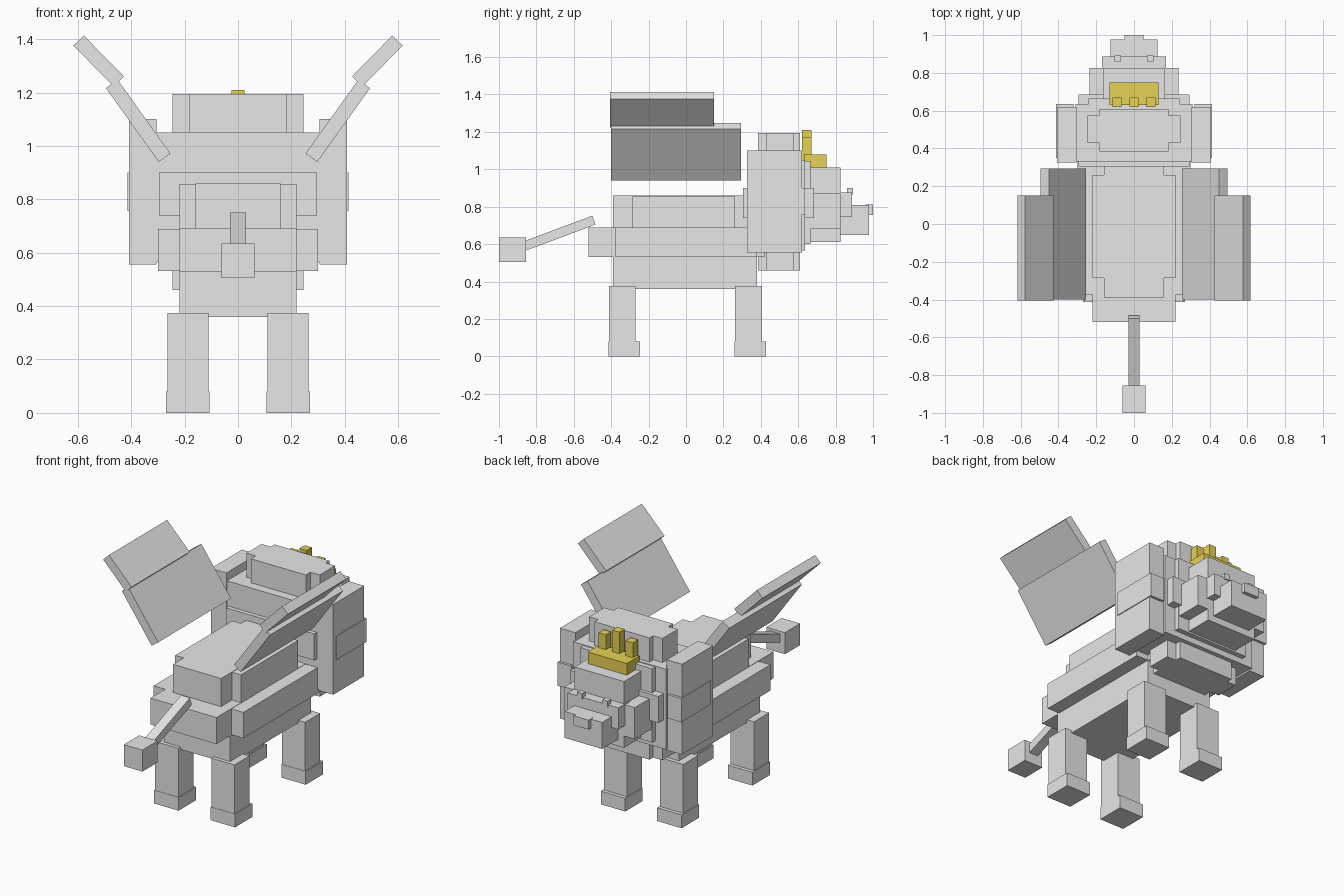
import bpy
import math
from mathutils import Vector

cube = bpy.data.objects.get("Cube")
if cube:
    bpy.data.objects.remove(cube, do_unlink=True)


def make_material(name, color):
    m = bpy.data.materials.new(name)
    m.use_nodes = True
    m.diffuse_color = color
    m.node_tree.nodes["Principled BSDF"].inputs["Base Color"].default_value = color
    return m


stone = make_material("light grey", (0.8, 0.8, 0.8, 1))
gold = make_material("gold", (0.8, 0.65, 0.09, 1))


def block(name, x, y, z, mat=stone, turn=(0, 0, 0)):
    """Box spanning the given x, y and z ranges, turned about its centre."""
    spans = (x, y, z)
    centre = Vector([(a + b) / 2 for a, b in spans])
    bpy.ops.mesh.primitive_cube_add(size=1, location=centre, rotation=turn)
    ob = bpy.context.object
    ob.name = name
    ob.scale = [b - a for a, b in spans]
    ob.data.materials.append(mat)
    return ob


def centred(name, half, y, z, mat=stone):
    return block(name, (-half, half), y, z, mat)


# Body: three stacked layers with stepped corners
centred("belly", 0.22, (-0.39, 0.38), (0.36, 0.53))
centred("flank_long", 0.22, (-0.52, 0.42), (0.53, 0.69))
centred("flank_wide", 0.30, (-0.377, 0.38), (0.532, 0.688))
centred("back_long", 0.16, (-0.39, 0.33), (0.69, 0.86))
centred("back_wide", 0.22, (-0.285, 0.26), (0.69, 0.858))

# Mane around the head
centred("mane_core", 0.31, (0.33, 0.635), (0.565, 1.05))
centred("mane_band", 0.295, (0.305, 0.685), (0.74, 0.90))
centred("mane_collar", 0.24, (0.40, 0.665), (0.60, 1.045))
for name, z in (("mane_top", (1.04, 1.195)), ("mane_bottom", (0.46, 0.58))):
    centred(name + "_long", 0.183, (0.385, 0.61), z)
    centred(name + "_wide", 0.245, (0.43, 0.575), z)

# Face
centred("head", 0.165, (0.60, 0.827), (0.61, 1.01))
centred("cheeks", 0.235, (0.60, 0.825), (0.68, 0.87))
centred("upper_muzzle", 0.17, (0.78, 0.887), (0.745, 0.875))
centred("snout", 0.125, (0.80, 0.978), (0.65, 0.81))
centred("nose", 0.05, (0.96, 1.0), (0.755, 0.812))

# Crown
centred("crown_base", 0.13, (0.63, 0.75), (1.01, 1.08), gold)
for x, top in ((-0.09, 1.17), (0, 1.21), (0.09, 1.17)):
    block("crown_spike", (x - 0.024, x + 0.024), (0.62, 0.67), (1.05, top), gold)

# Tail: sloping rod with a tuft
rod = centred("tail_rod", 0.03, (-0.88, -0.48), (0.633, 0.683))
rod.rotation_euler.x = math.radians(20.5)
centred("tail_tuft", 0.062, (-1.0, -0.855), (0.505, 0.635))

# Mirrored parts
for side, s in (("left", 1), ("right", -1)):
    def mirrored(name, x, y, z, turn=(0, 0, 0)):
        block(side + "_" + name, sorted((s * x[0], s * x[1])), y, z, stone, turn)

    mirrored("mane_panel", (0.305, 0.408), (0.325, 0.62), (0.555, 1.10))
    mirrored("mane_panel_band", (0.32, 0.413), (0.35, 0.635), (0.757, 0.90))
    mirrored("brow", (0.068, 0.102), (0.86, 0.893), (0.865, 0.90))

    # Legs with slightly wider feet
    for end, y in (("rear", -0.412), ("front", 0.262)):
        mirrored(end + "_leg", (0.11, 0.265), (y, y + 0.143), (0, 0.375))
        mirrored(end + "_foot", (0.107, 0.27), (y - 0.002, y + 0.165), (0, 0.08))

    # Wings: two tilted plates
    for part, x, z, length, y, tilt in (
        ("wing_inner", 0.374, 1.094, 0.34, (-0.40, 0.295), 35.6),
        ("wing_outer", 0.522, 1.318, 0.215, (-0.405, 0.15), 44.5),
    ):
        mirrored(part, (x - 0.027, x + 0.027), y, (z - length / 2, z + length / 2),
                 (0, s * math.radians(tilt), 0))
